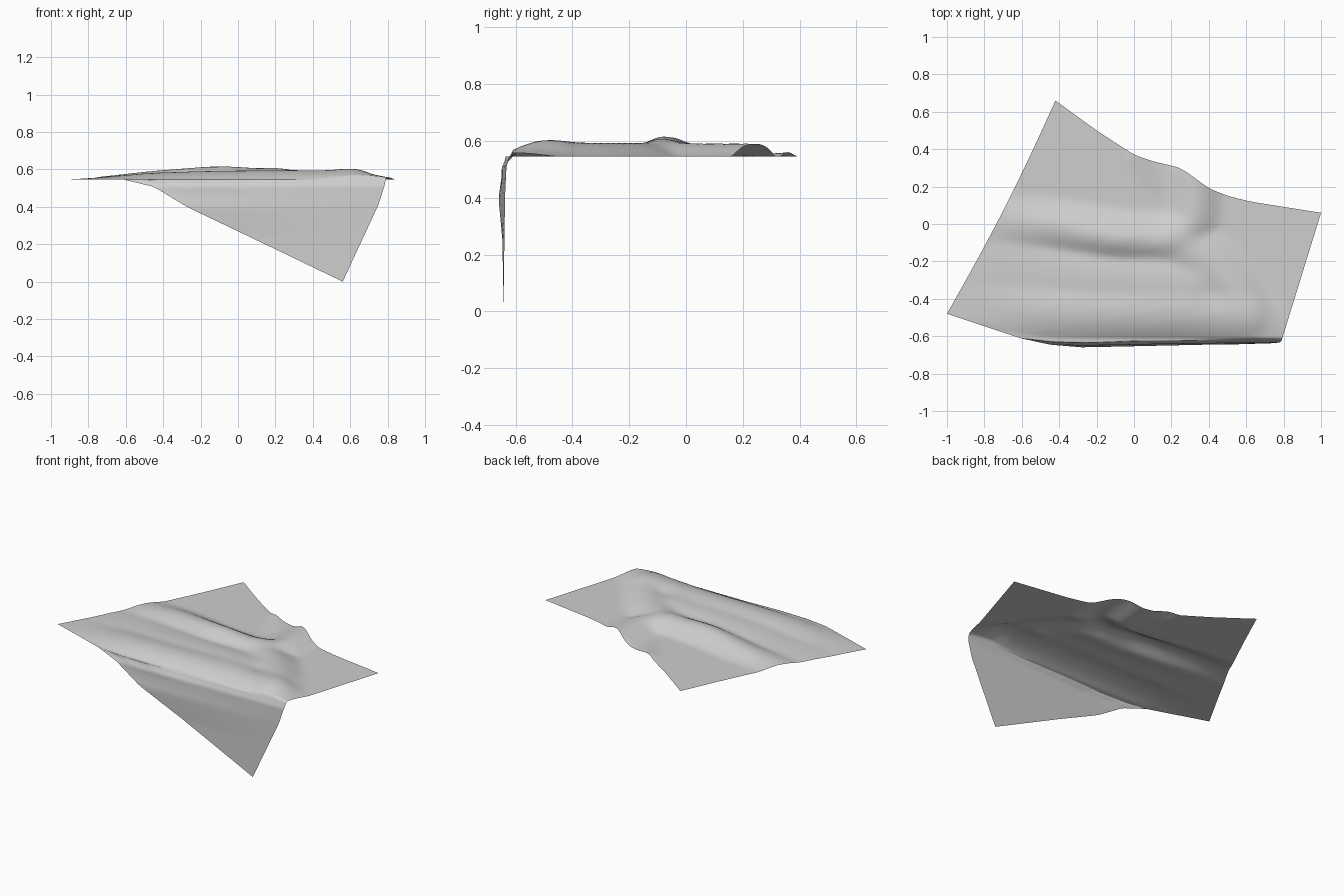
import bpy, bmesh, math
from mathutils import Vector

cube = bpy.data.objects.get("Cube")
if cube:
    bpy.data.objects.remove(cube, do_unlink=True)

TABLE = 0.545      # height of the surface the cloth lies on
COLS, CORNER, ROWS, DROP_ROWS = 64, 12, 52, 28


def resample(points, count):
    """Evenly spaced points along a polyline."""
    pts = [Vector(p) for p in points]
    lengths = [(b - a).length for a, b in zip(pts, pts[1:])]
    result = []
    for i in range(count + 1):
        left = sum(lengths) * i / count
        for a, b, length in zip(pts, pts[1:], lengths):
            if left <= length + 1e-6:
                result.append(a.lerp(b, min(1, left / length)))
                break
            left -= length
    return result


def soften(points, passes):
    """Round the corners of a sampled line while keeping its ends."""
    for _ in range(passes):
        inner = [(a + b * 2 + c) / 4 for a, b, c in zip(points, points[1:], points[2:])]
        points = [points[0]] + inner + [points[-1]]
    return points


def at_key(table, key):
    """Interpolate (key, x, y) rows at the given key."""
    for a, b in zip(table, table[1:]):
        if key <= b[0] + 1e-6:
            t = (key - a[0]) / (b[0] - a[0])
            return Vector(a[1:]).lerp(Vector(b[1:]), t)
    return Vector(table[-1][1:])


def fold(path, width, power):
    """A fold: sampled path of (x, y, height), side width, fade at the foot."""
    return soften(resample(path, 50), 8), width, power


# Folds of the cloth
folds = [
    # main ridge, turning to the back edge
    fold([(-.76, .02, .01), (-.45, -.01, .047), (-.1, -.075, .074), (.2, -.09, .055),
          (.32, 0, .046), (.33, .26, .046)], .165, 2),
    # wide branch running to the front corner
    fold([(.2, -.09, .05), (.4, -.2, .048), (.52, -.34, .049), (.61, -.49, .05),
          (.79, -.62, 0)], .19, 2),
    # rounded swell along the front
    fold([(-.8, -.42, .003), (-.45, -.46, .037), (-.1, -.465, .047), (.3, -.465, .05),
          (.6, -.49, .05)], .15, 1),
    # shallow hollow between ridge and swell
    fold([(-.65, -.24, .012), (-.2, -.3, .036), (.3, -.33, .045)], .24, 1.5),
    # small ripple at the back edge
    fold([(.03, .36, .016), (.1, .22, .004)], .08, 2),
]


def lift(x, y):
    total = 0
    for path, width, power in folds:
        best = 0
        for p in path:
            near = 1 - ((p.x - x) ** 2 + (p.y - y) ** 2) / width ** 2
            if near > 0:
                best = max(best, p.z * near ** power)
        total += best ** 4
    return total ** 0.25


# Outline of the lying part
front = resample([(-1, -.48), (-.61, -.61)], CORNER)
rim = resample([(-.61, -.61), (-.45, -.63), (-.25, -.635), (0, -.625), (.79, -.62)],
               COLS - CORNER)
front += rim[1:]
back = soften(resample([(-.42, .66), (-.2, .5), (0, .37), (.1, .335), (.25, .3), (.32, .25),
                        (.4, .19), (.5, .15), (.62, .12), (1, .06)], COLS), 2)

# Side edges of the hanging corner: (share of the drop, x, y)
hang_left = [(0, -.61, -.61), (.07, -.45, -.645), (.27, -.27, -.66), (.55, .05, -.646),
             (1, .56, -.643)]
hang_right = [(0, .79, -.62), (.06, .783, -.632), (.25, .75, -.637), (1, .56, -.643)]

bm = bmesh.new()

# Lying part, from the front rim to the back edge
lying = []
for r in range(ROWS + 1):
    v = (r / ROWS) ** 1.25
    row = []
    for c in range(COLS + 1):
        p = front[c].lerp(back[c], v)
        p.x += .02 * math.sin(math.pi * v) * (1 - c / COLS) ** 2
        row.append(bm.verts.new((p.x, p.y, TABLE + lift(p.x, p.y) * min(1, r / 2))))
    lying.append(row)
for low, high in zip(lying, lying[1:]):
    for c in range(COLS):
        bm.faces.new((low[c], low[c + 1], high[c + 1], high[c]))

# Hanging corner, from the rim down to its tip
hanging = [lying[0][CORNER:]]
for r in range(1, DROP_ROWS + 1):
    s = (r / DROP_ROWS) ** 1.6
    a, b = at_key(hang_left, s), at_key(hang_right, s)
    if r == DROP_ROWS:
        hanging.append([bm.verts.new((a.x, a.y, 0))] * len(rim))
        continue
    row = []
    for c, edge in enumerate(rim):
        p = a.lerp(b, c / (len(rim) - 1))
        straight = rim[0].lerp(rim[-1], c / (len(rim) - 1))
        y = p.y + (edge.y - straight.y) * (1 - s) ** 16
        x = p.x + (edge.x - straight.x) * (1 - s)
        row.append(bm.verts.new((x, y, TABLE * (1 - s))))
    hanging.append(row)
for high, low in zip(hanging, hanging[1:]):
    for c in range(len(rim) - 1):
        corners = dict.fromkeys((high[c], low[c], low[c + 1], high[c + 1]))
        bm.faces.new(list(corners))

mesh = bpy.data.meshes.new("draped_cloth")
bm.to_mesh(mesh)
bm.free()
cloth = bpy.data.objects.new("draped_cloth", mesh)
bpy.context.collection.objects.link(cloth)

# Plain fabric colour
fabric = bpy.data.materials.new("grey_fabric")
fabric.use_nodes = True
grey = (.62, .62, .62, 1)
fabric.diffuse_color = grey
for node in fabric.node_tree.nodes:
    if node.type == "BSDF_PRINCIPLED":
        node.inputs["Base Color"].default_value = grey
mesh.materials.append(fabric)
mesh.shade_smooth()
